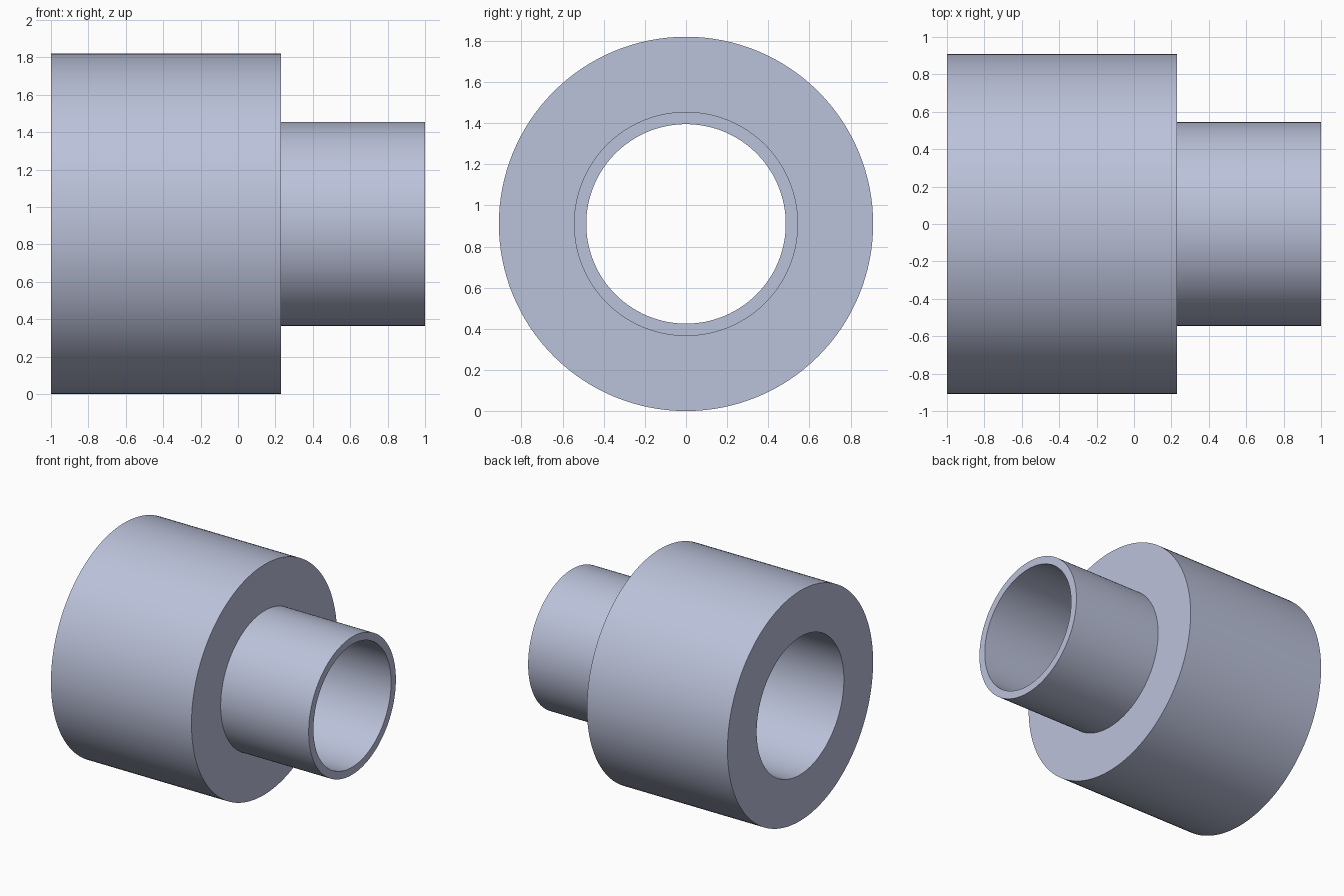
import bpy
import bmesh
import math

SEGMENTS = 128
AXIS_Z = 0.91

cube = bpy.data.objects.get("Cube")
if cube:
    bpy.data.objects.remove(cube, do_unlink=True)

# Single blue-grey finish
metal = bpy.data.materials.new("blue_grey")
metal.use_nodes = True
colour = (0.50, 0.54, 0.70, 1.0)
metal.diffuse_color = colour
metal.node_tree.nodes["Principled BSDF"].inputs["Base Color"].default_value = colour


def revolve(name, profile):
    """Turn a closed (x, radius) profile about the horizontal x axis."""
    bm = bmesh.new()
    rings = []
    for i in range(SEGMENTS):
        a = math.tau * i / SEGMENTS
        rings.append([bm.verts.new((x, r * math.cos(a), r * math.sin(a)))
                      for x, r in profile])
    n = len(profile)
    for i, ring in enumerate(rings):
        following = rings[(i + 1) % SEGMENTS]
        for j in range(n):
            k = (j + 1) % n
            bm.faces.new((ring[j], ring[k], following[k], following[j]))
    bmesh.ops.recalc_face_normals(bm, faces=bm.faces)
    mesh = bpy.data.meshes.new(name)
    bm.to_mesh(mesh)
    bm.free()
    mesh.materials.append(metal)
    obj = bpy.data.objects.new(name, mesh)
    obj.location.z = AXIS_Z
    bpy.context.collection.objects.link(obj)
    bpy.ops.object.select_all(action="DESELECT")
    obj.select_set(True)
    bpy.context.view_layer.objects.active = obj
    bpy.ops.object.shade_smooth_by_angle(angle=math.radians(30))
    return obj


# Thick collar and thin spigot in one body, with a stepped bore
left, shoulder, right = -1.0, 0.23, 1.0
collar_radius, spigot_radius, bore_radius = 0.91, 0.545, 0.485
bore_step = 0.1
revolve("stepped_sleeve", [
    (left, spigot_radius), (left, collar_radius),
    (shoulder, collar_radius), (shoulder, spigot_radius),
    (right, spigot_radius), (right, bore_radius),
    (bore_step, bore_radius), (bore_step, spigot_radius),
])
